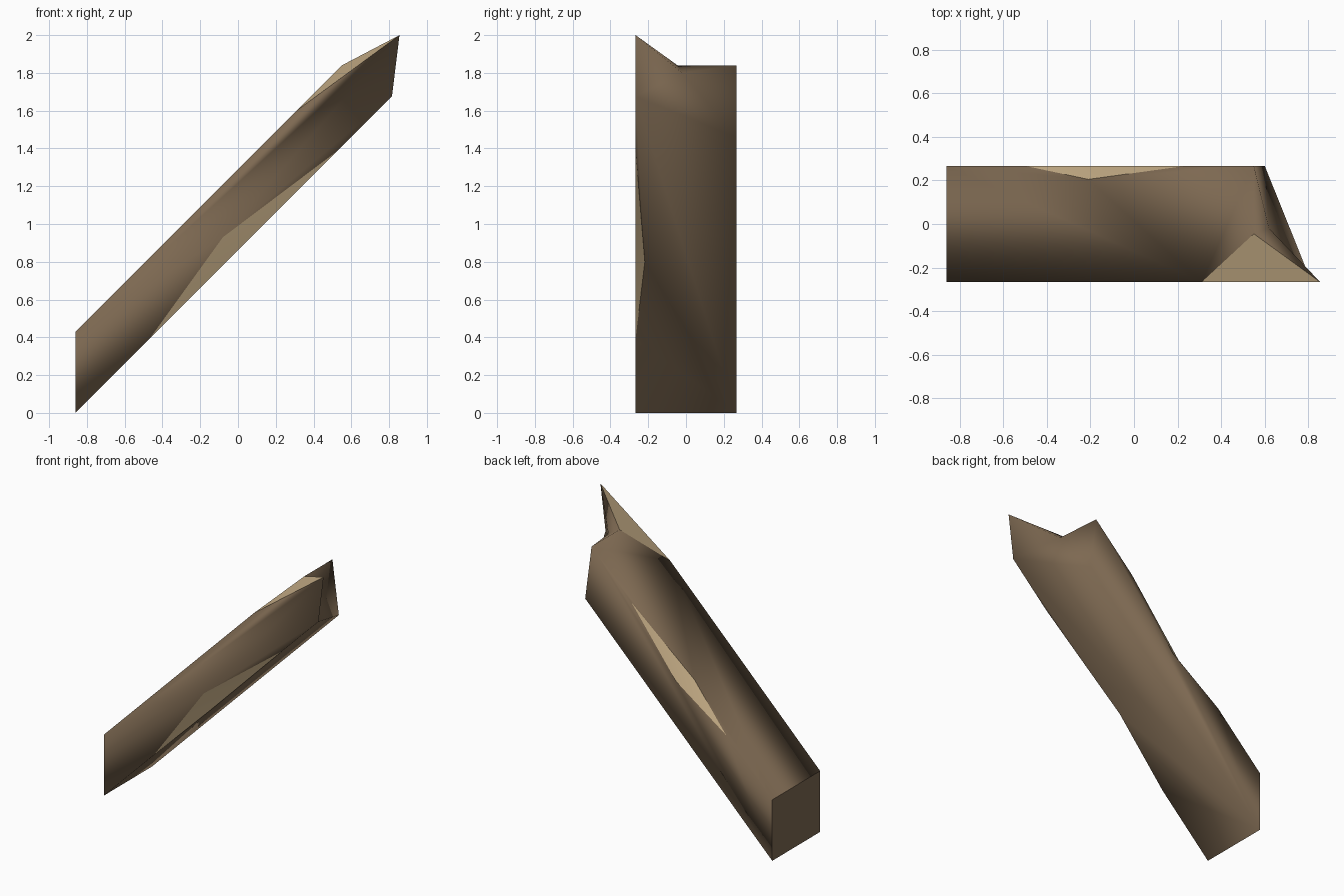
import bpy, bmesh

if "Cube" in bpy.data.objects:
    bpy.data.objects.remove(bpy.data.objects["Cube"])

W = 0.267  # half width of the beam


def material(name, rgb):
    m = bpy.data.materials.new(name)
    m.diffuse_color = (*rgb, 1.0)
    m.use_nodes = True
    m.node_tree.nodes["Principled BSDF"].inputs["Base Color"].default_value = m.diffuse_color
    return m


def top(x, y):      # point on the sloped upper side
    return (x, y, x + 1.29)


def bottom(x, y):   # point on the sloped lower side
    return (x, y, x + 0.86)


points = {
    # square-cut foot
    "foot_tf": top(-0.86, -W), "foot_tb": top(-0.86, W),
    "foot_bf": bottom(-0.86, -W), "foot_bb": bottom(-0.86, W),
    # splintered upper end
    "end_tb": top(0.55, W), "end_bb": bottom(0.60, W),
    "end_bf": bottom(0.815, -W), "tip": (0.855, -W, 2.0),
    "notch": top(0.55, -0.045), "hollow": (0.62, -0.02, 1.80),
    "split": top(0.31, -W),
    # chip on the lower front edge
    "chip1_a": bottom(-0.47, -W), "chip1_b": bottom(0.53, -W),
    "chip1_side": (-0.08, -W, 0.93), "chip1_under": bottom(-0.06, -0.218),
    # chip on the upper back edge
    "chip2_a": top(-0.50, W), "chip2_b": top(0.24, W),
    "chip2_top": top(-0.21, 0.205), "chip2_side": (-0.11, W, 1.065),
}

bark_faces = [
    "foot_tf foot_bf foot_bb foot_tb",
    "foot_tf split notch end_tb chip2_b chip2_top chip2_a foot_tb",
    "foot_bf foot_bb end_bb end_bf chip1_b chip1_under chip1_a",
    "foot_bf chip1_a chip1_side chip1_b end_bf tip split foot_tf",
    "foot_tb chip2_a chip2_side chip2_b end_tb end_bb foot_bb",
    "tip notch hollow", "notch end_tb hollow", "end_tb end_bb hollow",
    "end_bb end_bf hollow", "end_bf tip hollow",
]
fresh_faces = [
    "split tip notch",
    "chip1_a chip1_side chip1_under", "chip1_b chip1_under chip1_side",
    "chip2_a chip2_top chip2_side", "chip2_b chip2_side chip2_top",
]

bm = bmesh.new()
verts = {k: bm.verts.new(p) for k, p in points.items()}
for index, group in enumerate((bark_faces, fresh_faces)):
    for names in group:
        f = bm.faces.new([verts[n] for n in names.split()])
        f.material_index = index
        f.smooth = True
bmesh.ops.recalc_face_normals(bm, faces=bm.faces)

# soft long edges, crisp chips and foot
foot = {verts[n] for n in ("foot_tf", "foot_tb", "foot_bf", "foot_bb")}
for e in bm.edges:
    chip_border = len({f.material_index for f in e.link_faces}) > 1
    e.smooth = not (chip_border or set(e.verts) <= foot)

mesh = bpy.data.meshes.new("broken_beam")
bm.to_mesh(mesh)
bm.free()
mesh.materials.append(material("weathered wood", (0.205, 0.14, 0.083)))
mesh.materials.append(material("fresh split wood", (0.55, 0.41, 0.235)))
beam = bpy.data.objects.new("broken_beam", mesh)
bpy.context.collection.objects.link(beam)
